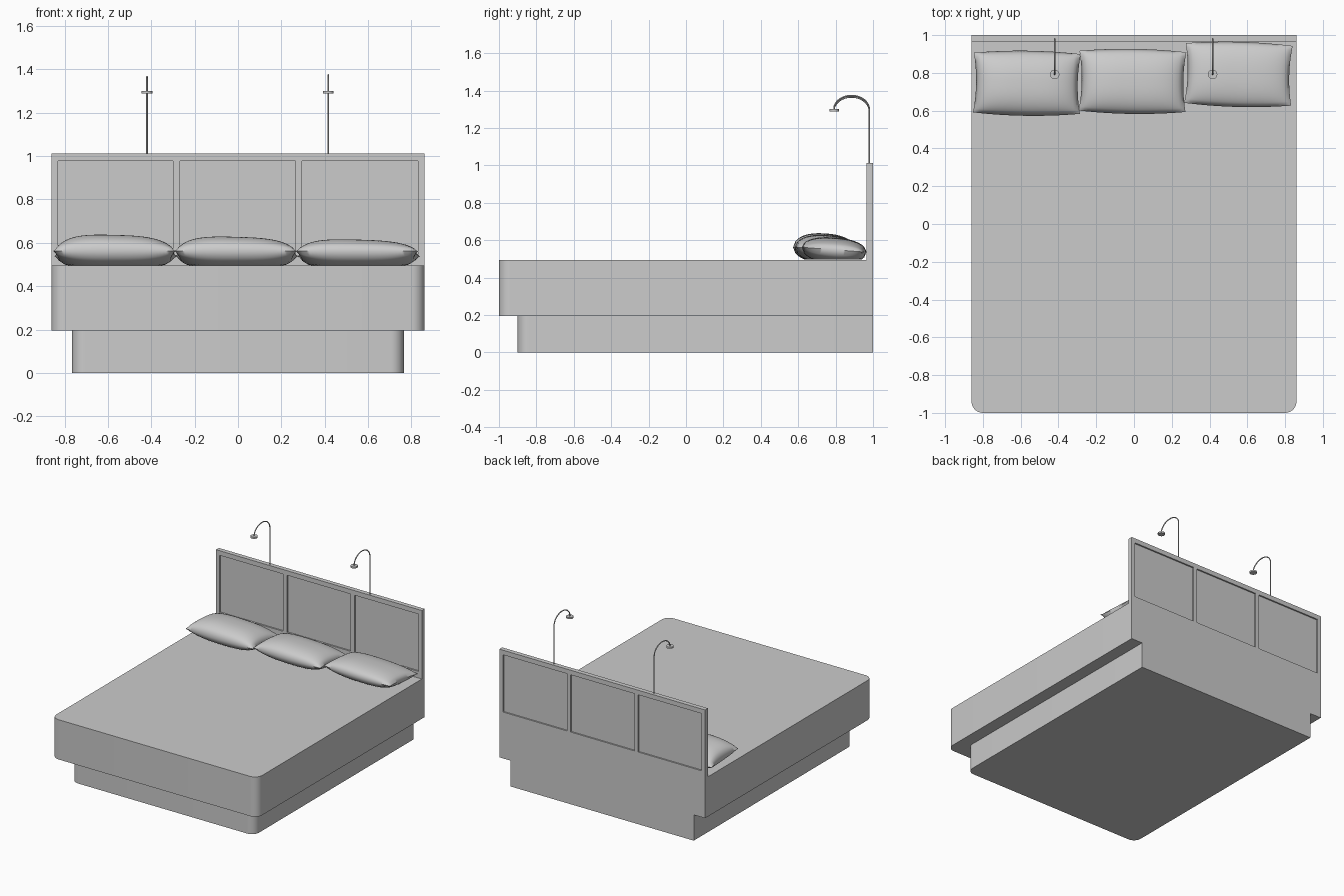
import bpy, bmesh, math
from mathutils import Matrix, Vector

if "Cube" in bpy.data.objects:
    bpy.data.objects.remove(bpy.data.objects["Cube"])

grey = bpy.data.materials.new("plain_grey")
grey.diffuse_color = (0.6, 0.6, 0.6, 1)
grey.use_nodes = True
grey.node_tree.nodes["Principled BSDF"].inputs["Base Color"].default_value = grey.diffuse_color


def add(name, bm, smooth=None):
    bmesh.ops.recalc_face_normals(bm, faces=bm.faces)
    me = bpy.data.meshes.new(name)
    bm.to_mesh(me)
    bm.free()
    me.materials.append(grey)
    ob = bpy.data.objects.new(name, me)
    bpy.context.collection.objects.link(ob)
    if smooth:
        bpy.ops.object.select_all(action='DESELECT')
        ob.select_set(True)
        bpy.context.view_layer.objects.active = ob
        bpy.ops.object.shade_smooth_by_angle(angle=math.radians(smooth))
    return ob


def box(x0, x1, y0, y1, z0, z1):
    bm = bmesh.new()
    m = Matrix.Translation(((x0 + x1) / 2, (y0 + y1) / 2, (z0 + z1) / 2))
    bmesh.ops.create_cube(bm, size=1, matrix=m @ Matrix.Diagonal((x1 - x0, y1 - y0, z1 - z0, 1)))
    return bm


def slab(name, hx, y0, z0, z1, radius):
    """Box with rounded vertical edges at the foot end."""
    bm = box(-hx, hx, y0, 1, z0, z1)
    edges = [e for e in bm.edges if all(v.co.y < 0 for v in e.verts)
             and abs(e.verts[0].co.z - e.verts[1].co.z) > 0.01]
    bmesh.ops.bevel(bm, geom=edges, offset=radius, segments=8, profile=0.5, affect='EDGES')
    add(name, bm, 30)


# Bed body
slab("base", 0.765, -0.90, 0, 0.195, 0.06)
slab("mattress", 0.86, -1, 0.195, 0.495, 0.06)

# Headboard with three panels recessed on both faces
headboard = add("headboard", box(-0.86, 0.86, 0.966, 1, 0.495, 1.012))
for x0, x1 in ((-0.83, -0.30), (-0.268, 0.265), (0.296, 0.83)):
    for y0, y1 in ((0.94, 0.977), (0.989, 1.03)):
        cutter = add("panel_cutter", box(x0, x1, y0, y1, 0.545, 0.977))
        cutter.hide_render = True
        cutter.hide_set(True)
        mod = headboard.modifiers.new("recess", 'BOOLEAN')
        mod.object, mod.operation, mod.solver = cutter, 'DIFFERENCE', 'EXACT'


# Reading lamps: thin gooseneck tube and a flat disc head
def lamp(x, top, side):
    path = [Vector((x, 0.98, 1.0)), Vector((x, 0.98, top - 0.075))]
    for i in range(1, 19):
        a = math.radians(i * 9.2)
        path.append(Vector((x, 0.885 + 0.095 * math.cos(a), top - 0.075 + 0.075 * math.sin(a))))
    path.append(Vector((x, 0.792, 1.296)))
    bm, rings, n, r = bmesh.new(), [], 8, 0.004
    for i, p in enumerate(path):
        t = (path[min(i + 1, len(path) - 1)] - path[max(i - 1, 0)]).normalized()
        u = Vector((1, 0, 0))
        w = t.cross(u)
        rings.append([bm.verts.new(p + r * (math.cos(k * math.tau / n) * u
                                            + math.sin(k * math.tau / n) * w)) for k in range(n)])
    for a, b in zip(rings, rings[1:]):
        for k in range(n):
            bm.faces.new((a[k], a[(k + 1) % n], b[(k + 1) % n], b[k]))
    bm.faces.new(rings[0])
    bm.faces.new(rings[-1])
    add("lamp_stem_" + side, bm, 40)
    bm = bmesh.new()
    bmesh.ops.create_cone(bm, cap_ends=True, segments=24, radius1=0.025, radius2=0.025,
                          depth=0.012, matrix=Matrix.Translation((x, 0.792, 1.295)))
    add("lamp_head_" + side, bm, 30)


lamp(-0.42, 1.366, "left")
lamp(0.416, 1.374, "right")


# Pillows: two domed sheets joined at the seam, pinched at the ends
def pillow(name, cx, cy, top, turn):
    bm = bmesh.new()
    for sign in (1, -1):
        made = bmesh.ops.create_grid(bm, x_segments=36, y_segments=28, size=1)
        for v in made["verts"]:
            u, w = v.co.x, v.co.y
            h = math.sqrt(max(0, 1 - abs(u) ** 3)) * math.sqrt(max(0, 1 - abs(w) ** 2.4))
            x = 0.283 * u * (1 - 0.05 * (1 - w * w) * u * u)
            y = 0.158 * w * (1 + 0.09 * (1 - u * u))
            z = 0.55 - 0.012 * w + (h * (top - 0.55) if sign > 0 else -h * 0.075)
            # slight sag across the top
            z -= 0.008 * h * u if sign > 0 else 0
            v.co = (x, y, max(z, 0.496))
    bmesh.ops.remove_doubles(bm, verts=bm.verts, dist=0.0005)
    bmesh.ops.transform(bm, verts=bm.verts, matrix=Matrix.Translation((cx, cy, 0))
                        @ Matrix.Rotation(math.radians(turn), 4, 'Z'))
    add(name, bm, 60)


pillow("pillow_left", -0.567, 0.745, 0.635, -0.8)
pillow("pillow_middle", -0.008, 0.755, 0.626, -0.8)
pillow("pillow_right", 0.553, 0.792, 0.613, -1.5)
